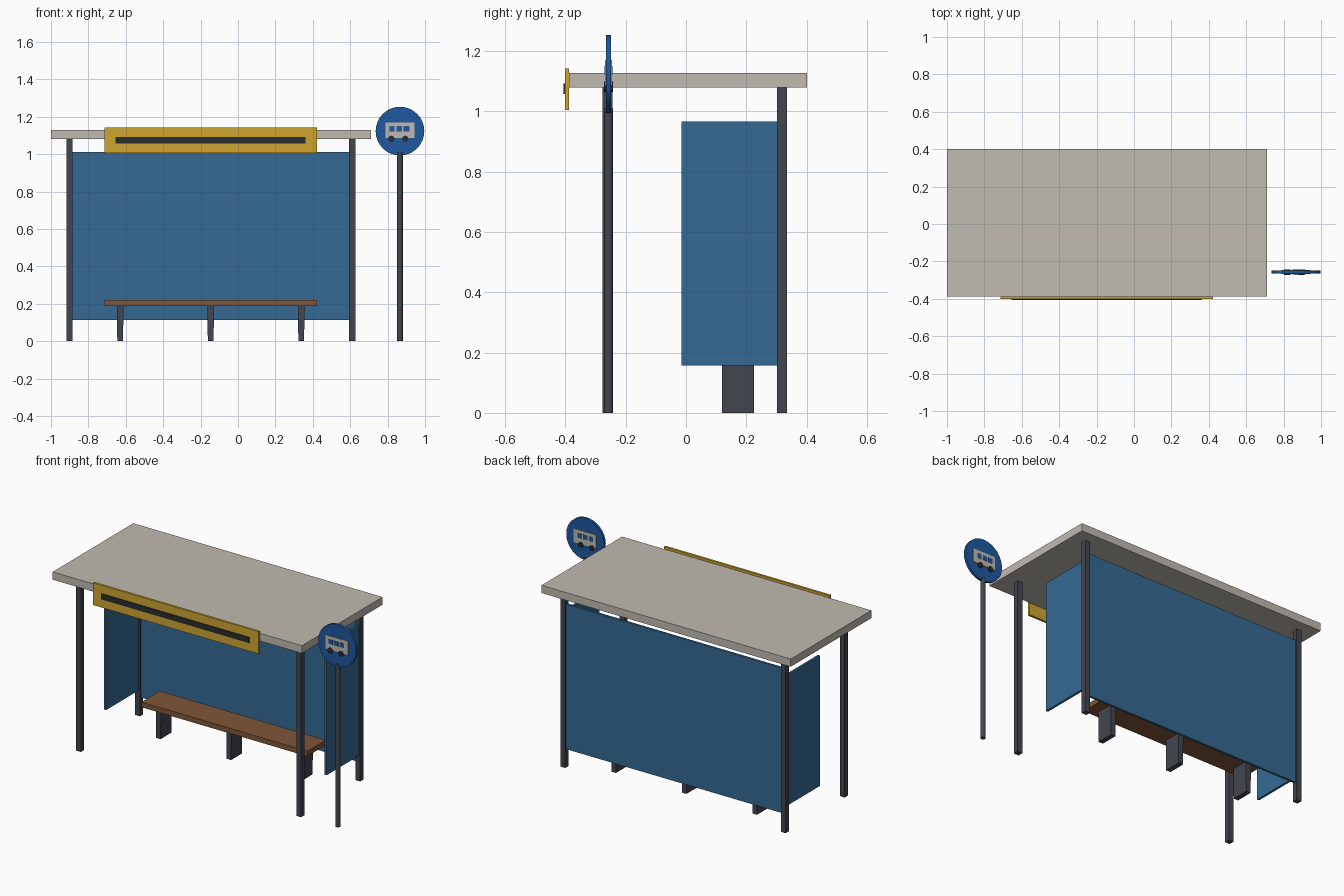
import bpy
from math import pi

cube = bpy.data.objects.get("Cube")
if cube:
    bpy.data.objects.remove(cube, do_unlink=True)


def material(name, r, g, b):
    """Flat colour from 0-255 screen values, stored linear."""
    lin = [c / 12.92 if c <= 0.04045 else ((c + 0.055) / 1.055) ** 2.4
           for c in (r / 255, g / 255, b / 255)]
    m = bpy.data.materials.new(name)
    m.use_nodes = True
    m.diffuse_color = (*lin, 1)
    m.node_tree.nodes["Principled BSDF"].inputs["Base Color"].default_value = (*lin, 1)
    return m


CONCRETE = material("pale concrete", 192, 187, 176)
STEEL = material("dark steel", 67, 70, 79)
GLASS = material("blue glass", 53, 106, 146)
WOOD = material("bench wood", 128, 86, 58)
YELLOW = material("yellow panel", 205, 165, 48)
BLACK = material("black trim", 42, 43, 46)
BLUE = material("sign blue", 30, 88, 160)


def box(name, mat, x, y, z):
    """Box from (low, high) ranges."""
    ranges = (x, y, z)
    bpy.ops.mesh.primitive_cube_add(size=1, location=[(a + b) / 2 for a, b in ranges])
    ob = bpy.context.object
    for v in ob.data.vertices:
        v.co = [c * (b - a) for c, (a, b) in zip(v.co, ranges)]
    ob.name = name
    ob.data.materials.append(mat)
    return ob


def cylinder(name, mat, radius, depth, loc, sides, facing_front=False):
    bpy.ops.mesh.primitive_cylinder_add(
        vertices=sides, radius=radius, depth=depth, location=loc,
        rotation=(pi / 2 if facing_front else 0, 0, 0))
    ob = bpy.context.object
    ob.name = name
    ob.data.materials.append(mat)
    bpy.ops.object.shade_smooth_by_angle()
    return ob


def around(c, half):
    return (c - half, c + half)


# Roof and its front name board
box("roof", CONCRETE, (-1, 0.71), (-0.388, 0.402), (1.08, 1.128))
box("name_board", YELLOW, (-0.715, 0.423), (-0.402, -0.388), (1.005, 1.143))
box("name_board_stripe", BLACK, (-0.655, 0.36), (-0.406, -0.402), (1.057, 1.092))

# Corner posts and side panels
for side, x in (("right", -0.901), ("left", 0.611)):
    for end, y in (("front", -0.261), ("back", 0.318)):
        box(f"{end}_{side}_post", STEEL, around(x, 0.0165), around(y, 0.0165), (0, 1.08))
    box(f"{side}_side_panel", GLASS, around(x, 0.007), (-0.015, 0.302), (0.157, 0.966))

# Back panel between the posts
box("back_panel", GLASS, (-0.888, 0.598), around(0.318, 0.007), (0.113, 1.012))

# Bench with three legs narrowing towards the floor
box("bench_seat", WOOD, (-0.715, 0.423), (0.075, 0.255), (0.188, 0.22))
for i, x in enumerate((-0.63, -0.146, 0.338)):
    leg = box(f"bench_leg_{i + 1}", STEEL, around(x, 0.018), (0.119, 0.226), (0, 0.188))
    for v in leg.data.vertices:
        if v.co.z < 0:
            v.co.x *= 0.85

# Stop sign pole and disc
SX, SY, SZ = 0.866, -0.257, 1.123
cylinder("sign_pole", STEEL, 0.015, 1.01, (SX, SY, 0.505), 12)
cylinder("sign_disc", BLUE, 0.13, 0.016, (SX, SY, SZ), 32, True)

# Bus pictogram on both sides of the disc
for face, d in (("front", -1), ("back", 1)):
    def layer(near, far):
        return tuple(sorted((SY + d * near, SY + d * far)))

    box(f"{face}_bus_body", CONCRETE, (0.789, 0.943), layer(0.008, 0.011), (1.086, 1.17))
    for i, (a, b, low) in enumerate(((0.81, 0.838, 1.122), (0.848, 0.876, 1.122),
                                     (0.886, 0.916, 1.122))):
        box(f"{face}_bus_window_{i + 1}", BLUE, (a, b), layer(0.011, 0.013), (low, 1.15))
    for i, x in enumerate((0.82, 0.894)):
        cylinder(f"{face}_bus_wheel_{i + 1}", BLACK, 0.017, 0.007,
                 (x, SY + d * 0.0115, 1.082), 12, True)
